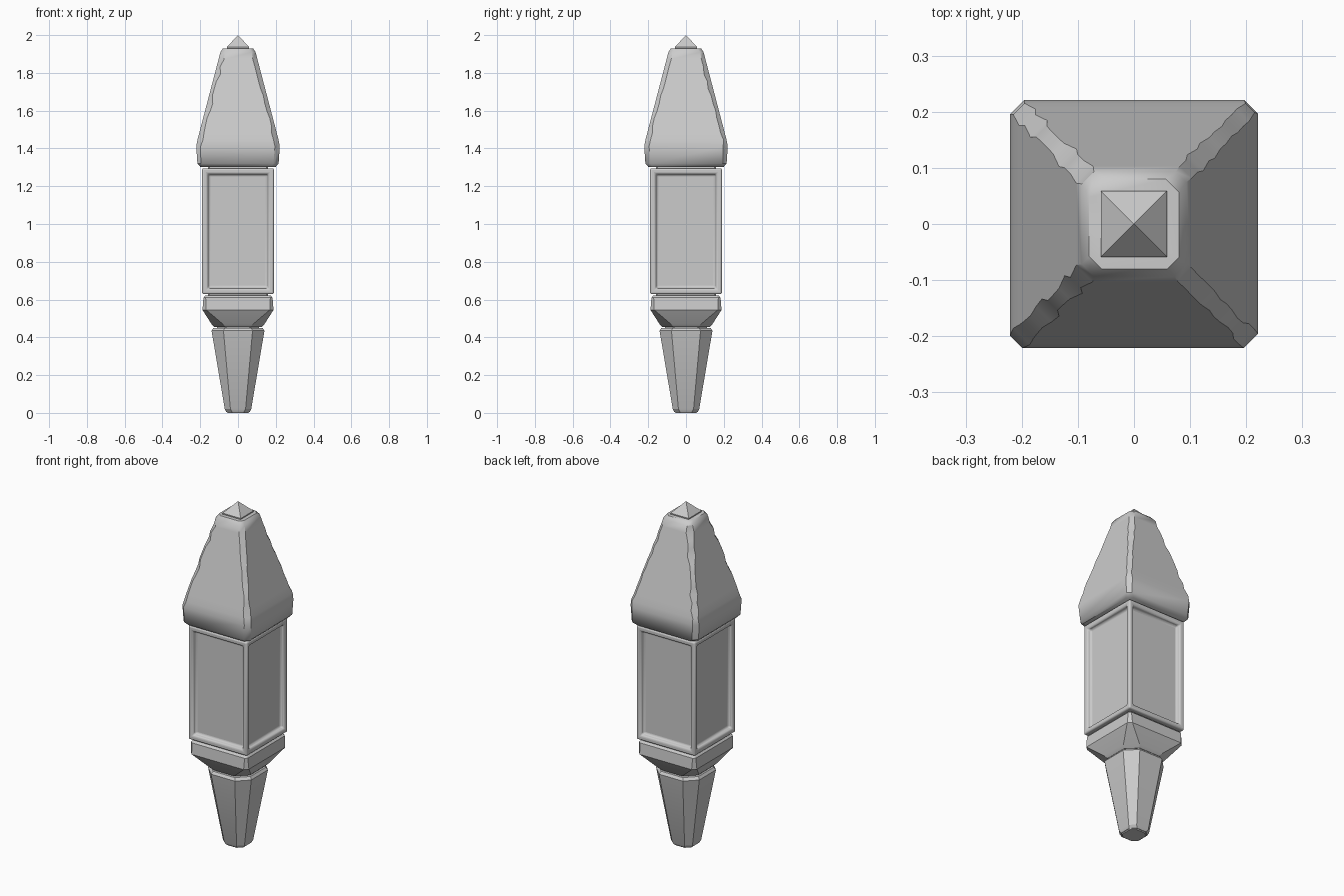
import bpy, bmesh, random

if "Cube" in bpy.data.objects:
    bpy.data.objects.remove(bpy.data.objects["Cube"])

random.seed(4)


def finish(name, bm, bevel=0.0, angle=30):
    bmesh.ops.recalc_face_normals(bm, faces=bm.faces[:])
    mesh = bpy.data.meshes.new(name)
    bm.to_mesh(mesh)
    bm.free()
    obj = bpy.data.objects.new(name, mesh)
    bpy.context.collection.objects.link(obj)
    if bevel:
        mod = obj.modifiers.new("soft_edges", 'BEVEL')
        mod.width, mod.segments, mod.limit_method = bevel, 3, 'ANGLE'
        mod.angle_limit = 0.6
    bpy.ops.object.select_all(action='DESELECT')
    obj.select_set(True)
    bpy.context.view_layer.objects.active = obj
    bpy.ops.object.shade_smooth_by_angle(angle=angle * 3.14159 / 180)
    return obj


def loft(name, rows, wear=0.0, steps=1, bevel=0.0, angle=30):
    """Stack chamfered squares (z, half width, chamfer); wear varies the corner cuts."""
    full = []
    for a, b in zip(rows, rows[1:]):
        n = steps if b[0] - a[0] > 0.2 else 1
        full += [[p + (q - p) * i / n for p, q in zip(a, b)] for i in range(n)]
    full.append(rows[-1])
    bm = bmesh.new()
    rings = []
    for z, h, c in full:
        ring = []
        for sx, sy in ((1, 1), (-1, 1), (-1, -1), (1, -1)):
            cut = c + random.uniform(0, wear)
            pts = [(sx * h, sy * (h - cut), z), (sx * (h - cut), sy * h, z)]
            ring += pts if sx * sy > 0 else pts[::-1]
        rings.append([bm.verts.new(p) for p in ring])
    for a, b in zip(rings, rings[1:]):
        for i in range(8):
            j = (i + 1) % 8
            bm.faces.new((a[i], a[j], b[j], b[i]))
    bm.faces.new(rings[0])
    bm.faces.new(rings[-1])
    return finish(name, bm, bevel, angle)


# Tapered octagonal stem and flared collar
loft("stem", [(0.005, 0.062, 0.03), (0.02, 0.07, 0.03), (0.435, 0.14, 0.063),
              (0.45, 0.13, 0.06)], angle=25)
loft("collar", [(0.455, 0.125, 0.06), (0.47, 0.14, 0.06), (0.545, 0.188, 0.02),
                (0.61, 0.183, 0.012), (0.622, 0.172, 0.012)], angle=25)
loft("foot_cap", [(0.0, 0.055, 0.025), (0.01, 0.062, 0.03)])

# Inner core closing the grooves between the parts
loft("core", [(0.43, 0.11, 0.05), (0.48, 0.11, 0.05)])
loft("upper_core", [(0.6, 0.16, 0.01), (0.65, 0.16, 0.01)])
loft("roof_core", [(1.28, 0.16, 0.01), (1.32, 0.16, 0.01)])

# Lantern body with a recessed panel on each of four sides
bm = bmesh.new()
bmesh.ops.create_cube(bm, size=1)
for v in bm.verts:
    v.co = (v.co.x * 0.38, v.co.y * 0.38, 0.962 + v.co.z * 0.666)
sides = [f for f in bm.faces if abs(f.normal.z) < 0.5]
bmesh.ops.inset_individual(bm, faces=sides, thickness=0.04)
bmesh.ops.inset_individual(bm, faces=sides, thickness=0.01, depth=-0.025)
finish("lantern_body", bm, bevel=0.009)

# Steep roof with worn hip edges and a small lip
loft("roof", [(1.303, 0.2, 0.018), (1.32, 0.215, 0.018), (1.41, 0.221, 0.012),
              (1.445, 0.215, 0.016), (1.91, 0.093, 0.018), (1.93, 0.08, 0.02)],
     wear=0.014, steps=12, angle=40)

# Pyramid finial
bm = bmesh.new()
base = [bm.verts.new((x * 0.058, y * 0.058, 1.928))
        for x, y in ((-1, -1), (1, -1), (1, 1), (-1, 1))]
eave = [bm.verts.new((v.co.x * 1.02, v.co.y * 1.02, 1.937)) for v in base]
tip = bm.verts.new((0, 0, 2.0))
bm.faces.new(base)
for i in range(4):
    j = (i + 1) % 4
    bm.faces.new((base[i], base[j], eave[j], eave[i]))
    bm.faces.new((eave[i], eave[j], tip))
finish("finial", bm)
